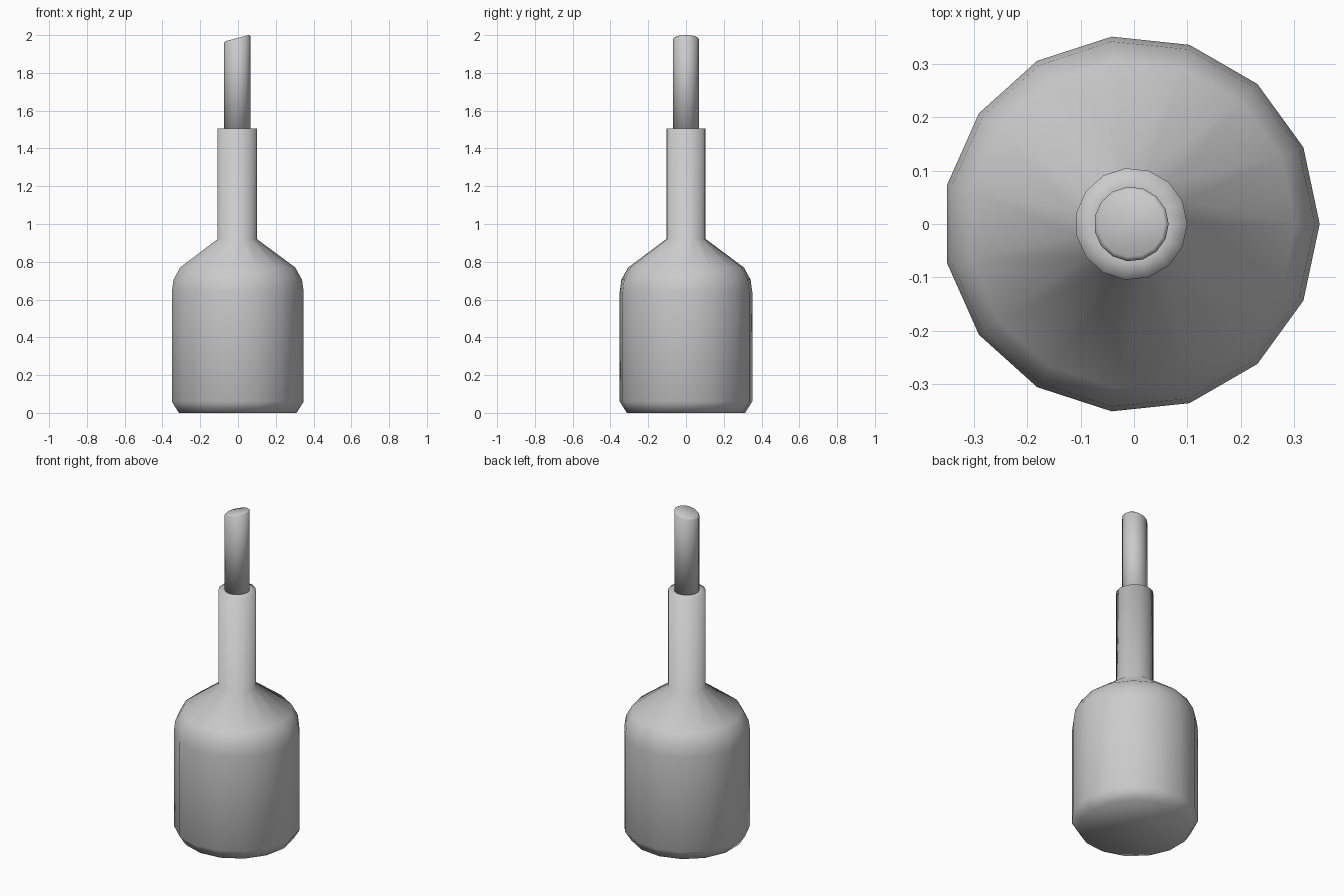
import bpy
import bmesh
import math

if "Cube" in bpy.data.objects:
    bpy.data.objects.remove(bpy.data.objects["Cube"])

SIDES = 15
CX = -0.005


def lathe(name, profile, slant=0.0, slant_from=99.0):
    """Revolve (radius, z) points and cap both ends; points above slant_from tilt with x."""
    bm = bmesh.new()
    rings = []
    for r, z in profile:
        ring = []
        for i in range(SIDES):
            a = 2 * math.pi * i / SIDES
            x, y = r * math.cos(a), r * math.sin(a)
            dz = slant * x if z > slant_from else 0.0
            ring.append(bm.verts.new((x + CX, y, z + dz)))
        rings.append(ring)
    for lo, hi in zip(rings, rings[1:]):
        for i in range(SIDES):
            j = (i + 1) % SIDES
            bm.faces.new((lo[i], lo[j], hi[j], hi[i]))
    bm.faces.new(rings[0][::-1])
    bm.faces.new(rings[-1])
    for f in bm.faces:
        f.smooth = True
    mesh = bpy.data.meshes.new(name)
    bm.to_mesh(mesh)
    bm.free()
    obj = bpy.data.objects.new(name, mesh)
    bpy.context.collection.objects.link(obj)
    return obj


# Bottle body with chamfered base, rounded shoulder and neck
lathe("bottle", [(0.315, 0.0), (0.353, 0.06), (0.353, 0.64), (0.344, 0.705),
                 (0.308, 0.77), (0.105, 0.92), (0.105, 1.505), (0.07, 1.505)])

# Slim nozzle with an obliquely cut end
lathe("nozzle", [(0.07, 1.45), (0.07, 1.977), (0.062, 1.984)],
      slant=0.26, slant_from=1.9)
